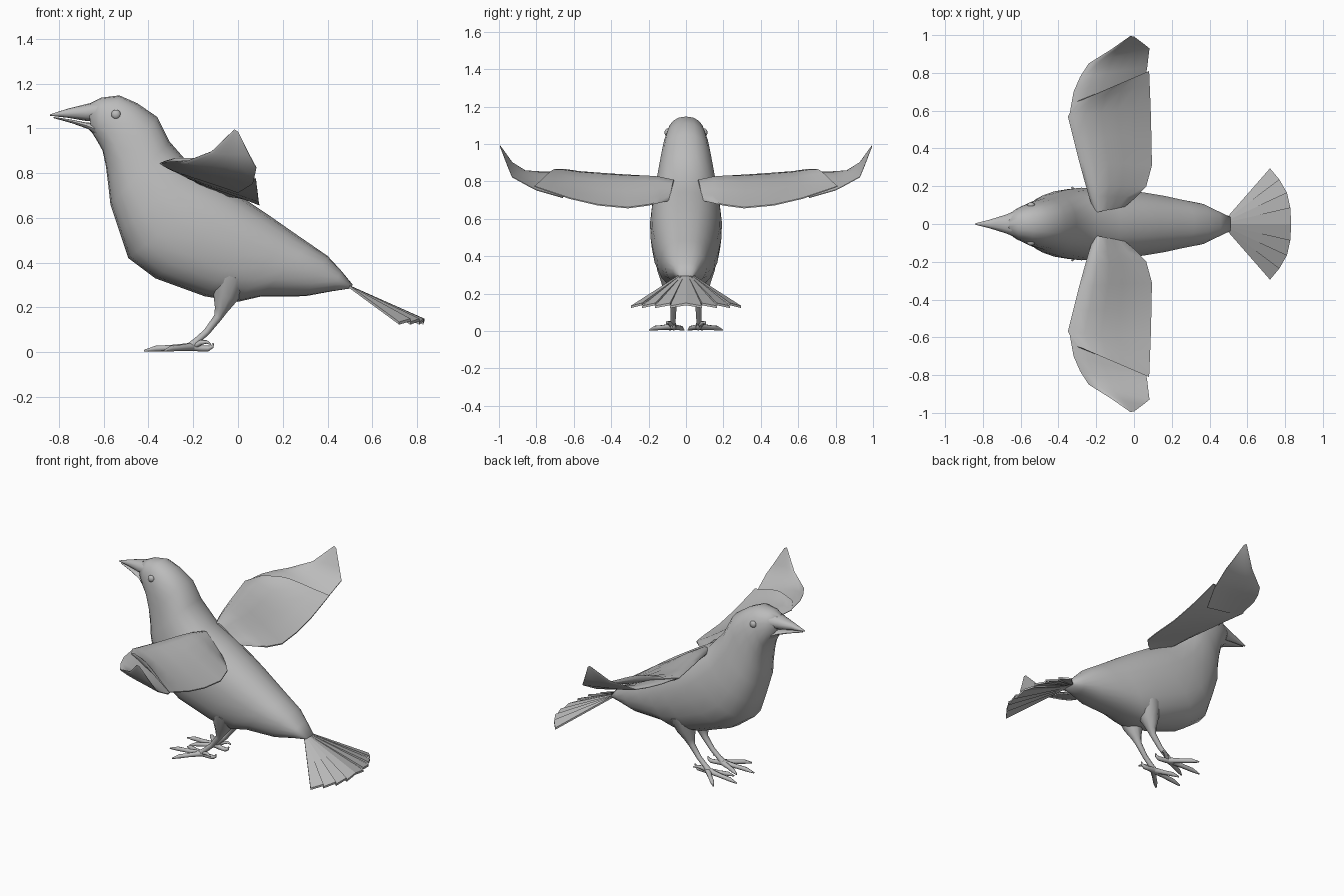
import bpy, bmesh, math
from mathutils import Vector as V

if "Cube" in bpy.data.objects:
    bpy.data.objects.remove(bpy.data.objects["Cube"])

grey = bpy.data.materials.new("plain grey")
grey.diffuse_color = (0.5, 0.5, 0.5, 1)
grey.use_nodes = True
grey.node_tree.nodes["Principled BSDF"].inputs["Base Color"].default_value = grey.diffuse_color


def finish(name, bm, mirror=False, angle=50):
    """Turn a bmesh into a smooth shaded object, optionally mirrored over y."""
    bmesh.ops.recalc_face_normals(bm, faces=bm.faces)
    me = bpy.data.meshes.new(name)
    bm.to_mesh(me)
    bm.free()
    for p in me.polygons:
        p.use_smooth = True
    me.set_sharp_from_angle(angle=math.radians(angle))
    me.materials.append(grey)
    ob = bpy.data.objects.new(name, me)
    bpy.context.collection.objects.link(ob)
    if mirror:
        m = ob.modifiers.new("mirror", 'MIRROR')
        m.use_axis = (False, True, False)
        m.use_mirror_merge = False
    return ob


def loft(bm, rings):
    """Skin closed rings and cap both ends."""
    vs = [[bm.verts.new(p) for p in r] for r in rings]
    n = len(vs[0])
    for a, b in zip(vs, vs[1:]):
        for i in range(n):
            j = (i + 1) % n
            bm.faces.new((a[i], a[j], b[j], b[i]))
    bm.faces.new(vs[0])
    bm.faces.new(vs[-1])


def spow(v, e):
    return math.copysign(abs(v) ** e, v)


def body_ring(tx, tz, bx, bz, w, n=20, e=0.87):
    """Rounded ring through a top and a bottom point, with half width w."""
    t, b = V((tx, 0, tz)), V((bx, 0, bz))
    c, up = (t + b) / 2, (t - b) / 2
    out = []
    for i in range(n):
        a = 2 * math.pi * i / n
        out.append(c + up * spow(math.cos(a), e) + V((0, w * spow(math.sin(a), e), 0)))
    return out


def tube(bm, pts, n=8):
    """Tapered tube through (x, y, z, radius) points."""
    rings = []
    for i, p in enumerate(pts):
        a, b = pts[max(i - 1, 0)], pts[min(i + 1, len(pts) - 1)]
        d = (V(b[:3]) - V(a[:3])).normalized()
        s = d.cross(V((0, 1, 0))).normalized()
        t = d.cross(s)
        rings.append([V(p[:3]) + p[3] * (s * math.cos(k * math.tau / n) + t * math.sin(k * math.tau / n))
                      for k in range(n)])
    loft(bm, rings)


def wing_ring(lead, trail, thick):
    """Cambered section from leading to trailing edge."""
    lead, trail = V(lead), V(trail)
    steps = [0, .06, .2, .4, .6, .8, 1]
    bulge = [0, .55, 1, .9, .55, .25, .06]
    up = [lead.lerp(trail, s) + V((0, 0, thick * .75 * h)) for s, h in zip(steps, bulge)]
    low = [lead.lerp(trail, s) - V((0, 0, thick * .35 * h + .003)) for s, h in zip(steps, bulge)]
    return up + low[::-1]


# Head and body
bm = bmesh.new()
loft(bm, [body_ring(*r) for r in [
    (-.67, 1.108, -.655, .985, .052), (-.61, 1.137, -.63, .945, .082),
    (-.53, 1.147, -.605, .90, .105), (-.45, 1.112, -.59, .83, .122),
    (-.36, 1.05, -.58, .75, .137), (-.305, .94, -.57, .66, .157),
    (-.20, .82, -.53, .54, .18), (-.07, .745, -.49, .42, .192),
    (.05, .67, -.37, .33, .19), (.14, .61, -.15, .25, .175),
    (.24, .54, 0, .225, .155), (.32, .485, .1, .248, .135),
    (.40, .43, .3, .25, .11), (.46, .365, .42, .272, .07),
    (.512, .302, .505, .285, .038)]])
finish("body", bm, angle=70)

# Beak halves, with a thin mouth gap between them
bm = bmesh.new()
loft(bm, [body_ring(*r, n=12) for r in [
    (-.84, 1.062, -.84, 1.056, .004), (-.76, 1.088, -.76, 1.047, .024),
    (-.68, 1.108, -.68, 1.033, .049), (-.60, 1.125, -.60, 1.028, .08)]])
finish("upper_beak", bm)
bm = bmesh.new()
loft(bm, [body_ring(*r, n=12) for r in [
    (-.825, 1.051, -.825, 1.046, .004), (-.74, 1.038, -.74, 1.022, .025),
    (-.68, 1.026, -.67, .997, .045), (-.60, 1.02, -.62, .95, .075)]])
finish("lower_beak", bm)

# Eyes
bm = bmesh.new()
bmesh.ops.create_uvsphere(bm, u_segments=12, v_segments=8, radius=.021)
bmesh.ops.scale(bm, vec=(1, .7, 1), verts=bm.verts)
bmesh.ops.translate(bm, vec=(-.545, .1, 1.062), verts=bm.verts)
finish("eyes", bm, True)

# Inner wings
bm = bmesh.new()
loft(bm, [wing_ring(*r) for r in [
    ((-.21, .06, .79), (-.05, .09, .70), .05),
    ((-.24, .15, .805), (.01, .14, .69), .06),
    ((-.26, .22, .815), (.065, .20, .675), .06),
    ((-.29, .33, .825), (.095, .31, .66), .055),
    ((-.32, .45, .835), (.092, .47, .675), .05),
    ((-.35, .57, .845), (.088, .62, .71), .045),
    ((-.30, .65, .86), (.083, .74, .75), .035),
    ((-.20, .69, .865), (.08, .81, .775), .02)]])
finish("inner_wings", bm, True)

# Wing tips that curl upward
bm = bmesh.new()
loft(bm, [wing_ring(*r) for r in [
    ((-.345, .56, .845), (.0, .66, .715), .03),
    ((-.32, .70, .85), (.065, .80, .755), .025),
    ((-.285, .78, .85), (.07, .83, .77), .022),
    ((-.24, .85, .85), (.082, .93, .825), .02),
    ((-.12, .925, .895), (.05, .955, .885), .015),
    ((-.02, .995, .99), (.0, .993, .985), .008)]])
finish("wing_tips", bm, True)

# Tail fan: overlapping feathers, each tilted slightly
rim = [(.72, -.295), (.77, -.235), (.81, -.165), (.828, -.085), (.832, 0),
       (.828, .085), (.81, .165), (.77, .235), (.72, .295)]
bm = bmesh.new()
for i, ((ax, ay), (bx, by)) in enumerate(zip(rim, rim[1:])):
    za, zb = (.135, .15) if i < 4 else (.15, .135)
    ia, ib = -.038 + i * .0095, -.038 + (i + 1) * .0095
    top = [V((.495, ia, .30)), V((.495, ib, .30)), V((bx, by, zb)), V((ax, ay, za))]
    loft(bm, [top, [p - V((0, 0, .012)) for p in top]])
finish("tail_feathers", bm, angle=20)

# Legs
bm = bmesh.new()
tube(bm, [(-.03, .075, .34, .085), (-.055, .072, .25, .058), (-.075, .068, .19, .03),
          (-.09, .066, .155, .019), (-.14, .068, .09, .015), (-.185, .07, .05, .015),
          (-.215, .072, .022, .02)], 10)
finish("legs", bm, True)

# Toes and claws
bm = bmesh.new()
for x, y in [(-.42, .088), (-.33, .195), (-.35, .012)]:
    a, b = V((-.205, .072, .024)), V((x, y, .006))
    m, k = a.lerp(b, .45), a.lerp(b, .75)
    tube(bm, [(*a, .018), (*m[:2], .019, .013), (*k[:2], .016, .013), (*b, .004)])
tube(bm, [(-.21, .07, .024, .018), (-.165, .066, .017, .014), (-.135, .064, .016, .013),
          (-.115, .064, .025, .008), (-.11, .064, .04, .003)])
tube(bm, [(-.19, .074, .03, .012), (-.165, .09, .043, .011), (-.14, .1, .046, .008),
          (-.122, .103, .035, .003)])
finish("toes", bm, True)
